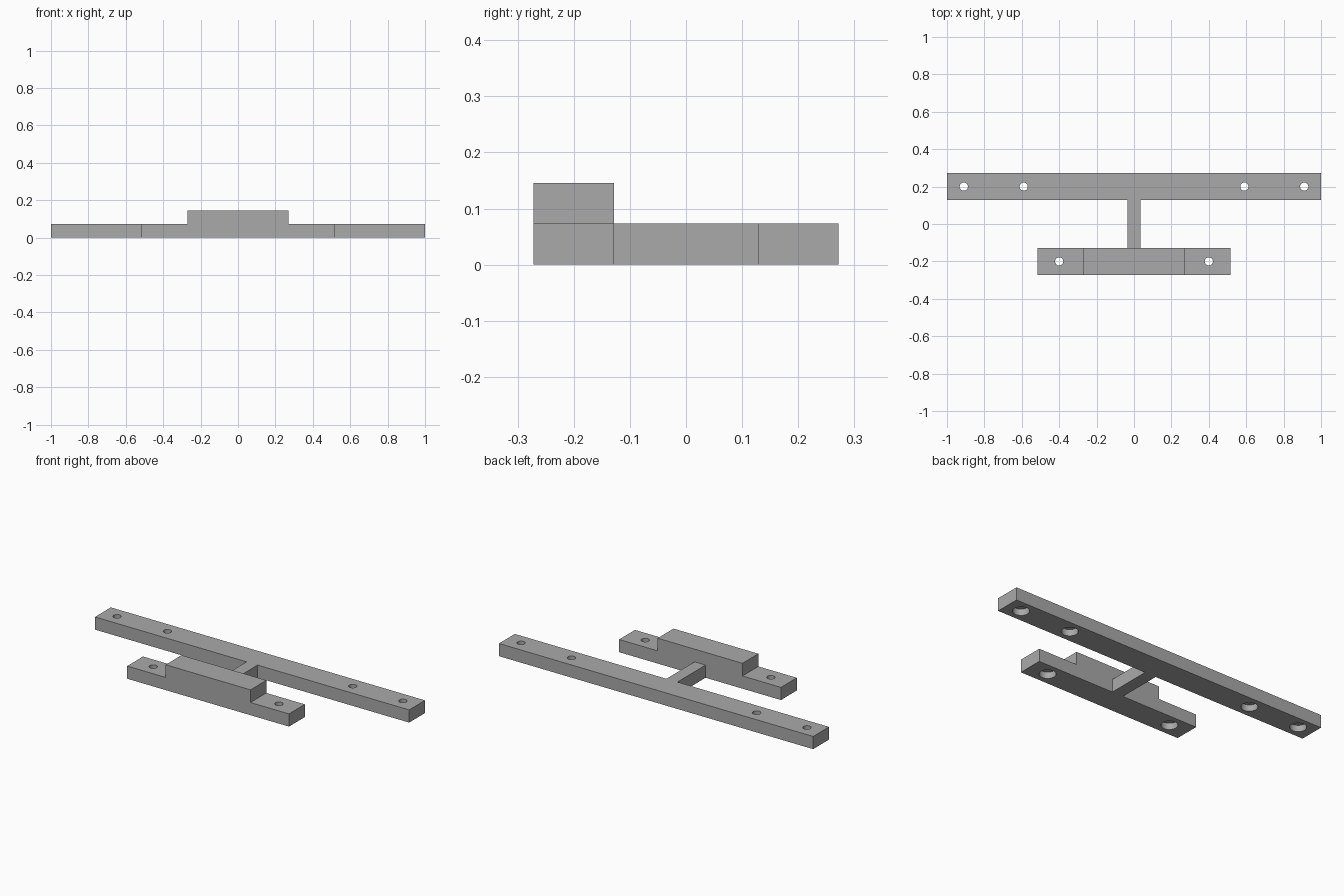
import bpy
import bmesh
from mathutils import Matrix, Vector

default = bpy.data.objects.get("Cube")
if default:
    bpy.data.objects.remove(default, do_unlink=True)

THICK, TOP = 0.073, 0.146
OUTER, INNER = 0.272, 0.128
HOLE_Y = 0.2

grey = bpy.data.materials.new("plain grey")
grey.use_nodes = True
grey.diffuse_color = (0.4, 0.4, 0.4, 1)
grey.node_tree.nodes["Principled BSDF"].inputs["Base Color"].default_value = grey.diffuse_color


def finish(name, bm):
    bmesh.ops.recalc_face_normals(bm, faces=bm.faces)
    mesh = bpy.data.meshes.new(name)
    bm.to_mesh(mesh)
    bm.free()
    mesh.materials.append(grey)
    obj = bpy.data.objects.new(name, mesh)
    bpy.context.collection.objects.link(obj)
    return obj


def prism(name, outline, offset):
    """Extrude a closed outline of 3D points along offset."""
    bm = bmesh.new()
    face = bm.faces.new([bm.verts.new(p) for p in outline])
    ext = bmesh.ops.extrude_face_region(bm, geom=[face])
    verts = [g for g in ext["geom"] if isinstance(g, bmesh.types.BMVert)]
    bmesh.ops.translate(bm, verts=verts, vec=Vector(offset))
    return finish(name, bm)


def cylinder(name, radius, x, y, low, high):
    bm = bmesh.new()
    bmesh.ops.create_cone(bm, cap_ends=True, segments=32, radius1=radius, radius2=radius,
                          depth=high - low,
                          matrix=Matrix.Translation((x, y, (low + high) / 2)))
    return finish(name, bm)


def combine(obj, tool, operation):
    """Apply a boolean and discard the tool."""
    mod = obj.modifiers.new(operation.lower(), 'BOOLEAN')
    mod.operation, mod.solver, mod.object = operation, 'EXACT', tool
    bpy.context.view_layer.objects.active = obj
    bpy.ops.object.modifier_apply(modifier=mod.name)
    bpy.data.objects.remove(tool, do_unlink=True)


# Flat frame: long rear bar, narrow web and short front bar
half = [(0.515, -OUTER), (0.515, -INNER), (0.035, -INNER),
        (0.035, INNER), (1, INNER), (1, OUTER)]
outline = half + [(-x, y) for x, y in reversed(half)]
frame = prism("mounting_frame", [(x, y, 0) for x, y in outline], (0, 0, THICK))

# Raised block in the middle of the front bar
block = [(-0.27, -OUTER, 0.04), (0.27, -OUTER, 0.04),
         (0.27, -OUTER, TOP), (-0.27, -OUTER, TOP)]
combine(frame, prism("raised_block", block, (0, OUTER - INNER, 0)), 'UNION')

# Screw holes with wider counterbores underneath
for x, y in [(0.91, HOLE_Y), (0.59, HOLE_Y), (0.4, -HOLE_Y)]:
    for side in (-1, 1):
        combine(frame, cylinder("screw_hole", 0.022, side * x, y, -0.05, 0.1), 'DIFFERENCE')
        combine(frame, cylinder("counterbore", 0.043, side * x, y, -0.05, THICK / 2), 'DIFFERENCE')

# Flat bar faces, smooth hole walls
bpy.ops.object.select_all(action='DESELECT')
frame.select_set(True)
bpy.context.view_layer.objects.active = frame
bpy.ops.object.shade_smooth_by_angle()
